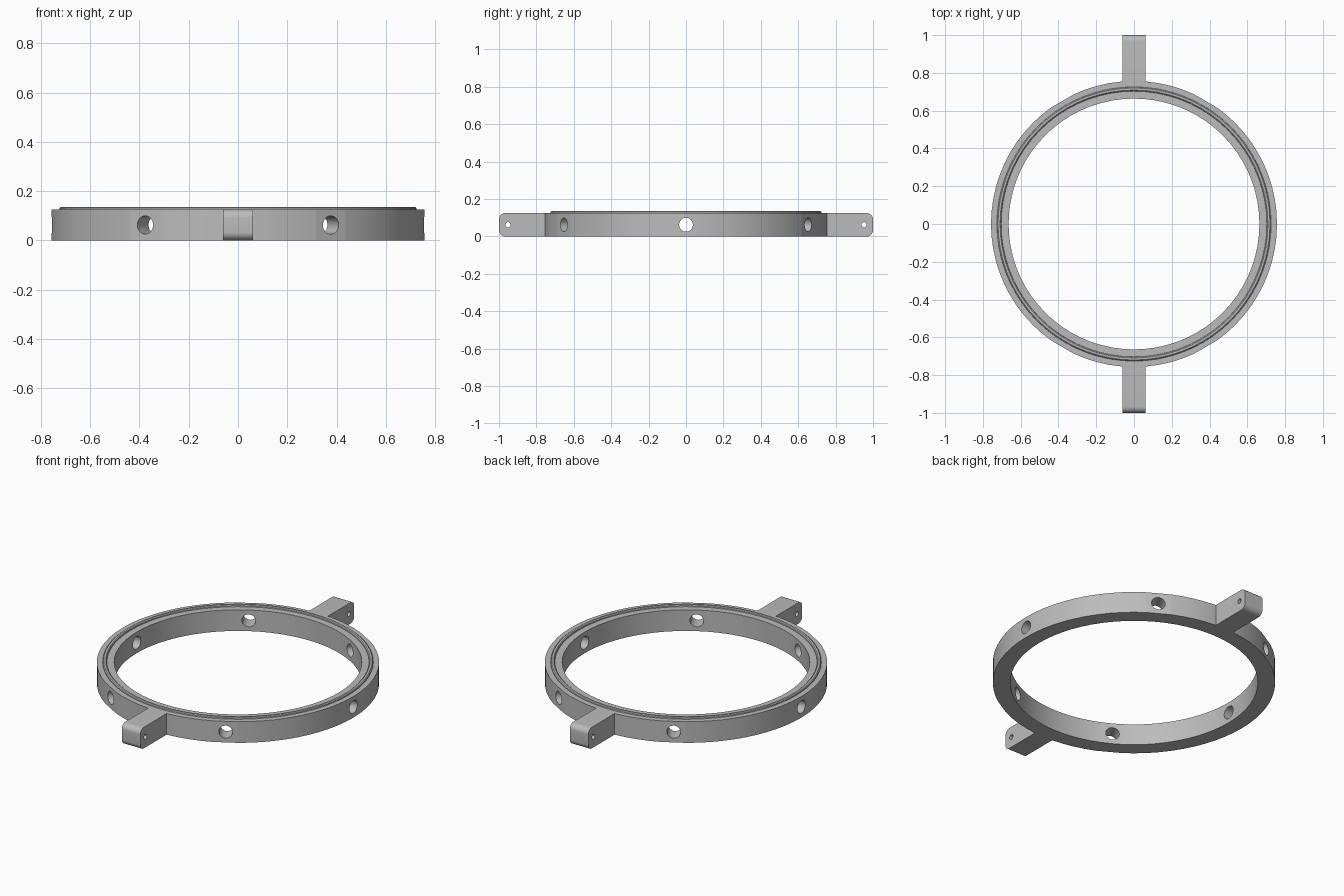
import bpy, bmesh, math
from mathutils import Matrix, Vector

cube = bpy.data.objects.get("Cube")
if cube:
    bpy.data.objects.remove(cube)

OUTER, INNER, HEIGHT = 0.757, 0.664, 0.125
SIDES = 72
MID = HEIGHT / 2
FLAT = OUTER * math.cos(math.radians(5.4))

metal = bpy.data.materials.new("plain grey")
grey = (0.5, 0.5, 0.5, 1)
metal.use_nodes = True
metal.diffuse_color = grey
metal.node_tree.nodes["Principled BSDF"].inputs["Base Color"].default_value = grey


def new_object(name, bm):
    bmesh.ops.recalc_face_normals(bm, faces=bm.faces)
    mesh = bpy.data.meshes.new(name)
    bm.to_mesh(mesh)
    bm.free()
    mesh.materials.append(metal)
    obj = bpy.data.objects.new(name, mesh)
    bpy.context.collection.objects.link(obj)
    return obj


def rod(name, radius, length, matrix):
    bm = bmesh.new()
    bmesh.ops.create_cone(bm, cap_ends=True, segments=32, radius1=radius,
                          radius2=radius, depth=length, matrix=matrix)
    return new_object(name, bm)


def activate(obj):
    bpy.ops.object.select_all(action='DESELECT')
    obj.select_set(True)
    bpy.context.view_layer.objects.active = obj


def cut(obj, cutter):
    cutter.hide_render = True
    mod = obj.modifiers.new("cut", 'BOOLEAN')
    mod.operation = 'DIFFERENCE'
    mod.solver = 'EXACT'
    mod.object = cutter
    activate(obj)
    bpy.ops.object.modifier_apply(modifier=mod.name)
    bpy.data.objects.remove(cutter)


def smooth(obj):
    activate(obj)
    bpy.ops.object.shade_smooth_by_angle(angle=math.radians(30))


# Ring: one cross-section with a raised lip, turned around z
profile = [(INNER, 0), (OUTER, 0), (OUTER, HEIGHT), (0.726, HEIGHT),
           (0.725, 0.131), (0.720, 0.135), (0.709, 0.135), (0.704, 0.131),
           (0.703, HEIGHT), (INNER, HEIGHT)]
bm = bmesh.new()
loops = []
for i in range(SIDES):
    a = math.tau * i / SIDES
    loops.append([bm.verts.new((r * math.cos(a), r * math.sin(a), z)) for r, z in profile])
for i, loop in enumerate(loops):
    after = loops[(i + 1) % SIDES]
    for j in range(len(profile)):
        k = (j + 1) % len(profile)
        bm.faces.new((loop[j], after[j], after[k], loop[k]))
ring = new_object("ring", bm)

# Flat pads around the four diagonal holes
pad_angles = [math.radians(d) for d in (60, 120, 240, 300)]
for a in pad_angles:
    bm = bmesh.new()
    bmesh.ops.create_cube(bm, size=1, matrix=Matrix.Rotation(a, 4, 'Z')
                          @ Matrix.Translation((FLAT + 0.05, 0, MID))
                          @ Matrix.Diagonal((0.1, 0.3, 0.3, 1)))
    cut(ring, new_object("pad_cutter", bm))

# Six radial holes, drilled as three straight bores
for d in (0, 60, 120):
    turn = Matrix.Rotation(math.radians(d), 4, 'Z') @ Matrix.Rotation(math.pi / 2, 4, 'Y')
    cut(ring, rod("bore_cutter", 0.037, 2, Matrix.Translation((0, 0, MID)) @ turn))
smooth(ring)

# Crisp borders on the pads
directions = [Vector((math.cos(a), math.sin(a), 0)) for a in pad_angles]
pad_edges = set()
for poly in ring.data.polygons:
    if any(poly.normal.dot(d) > 0.9999 and poly.center.dot(d) > FLAT - 0.001
           for d in directions):
        pad_edges.update(poly.edge_keys)
for edge in ring.data.edges:
    if edge.key in pad_edges:
        edge.use_edge_sharp = True

# Front and back arms with rounded ends and a cross pin hole
for side, name in ((-1, "front_arm"), (1, "back_arm")):
    bm = bmesh.new()
    bmesh.ops.create_cube(bm, size=1, matrix=Matrix.Translation((0, side * 0.875, MID))
                          @ Matrix.Diagonal((0.121, 0.25, HEIGHT, 1)))
    ends = [e for e in bm.edges if all(abs(v.co.y) > 0.99 for v in e.verts)
            and abs(e.verts[0].co.z - e.verts[1].co.z) < 0.001]
    bmesh.ops.bevel(bm, geom=ends, offset=0.033, segments=8, profile=0.5, affect='EDGES')
    arm = new_object(name, bm)
    cut(arm, rod("pin_cutter", 0.014, 0.5, Matrix.Translation((0, side * 0.952, MID))
                 @ Matrix.Rotation(math.pi / 2, 4, 'Y')))
    smooth(arm)
